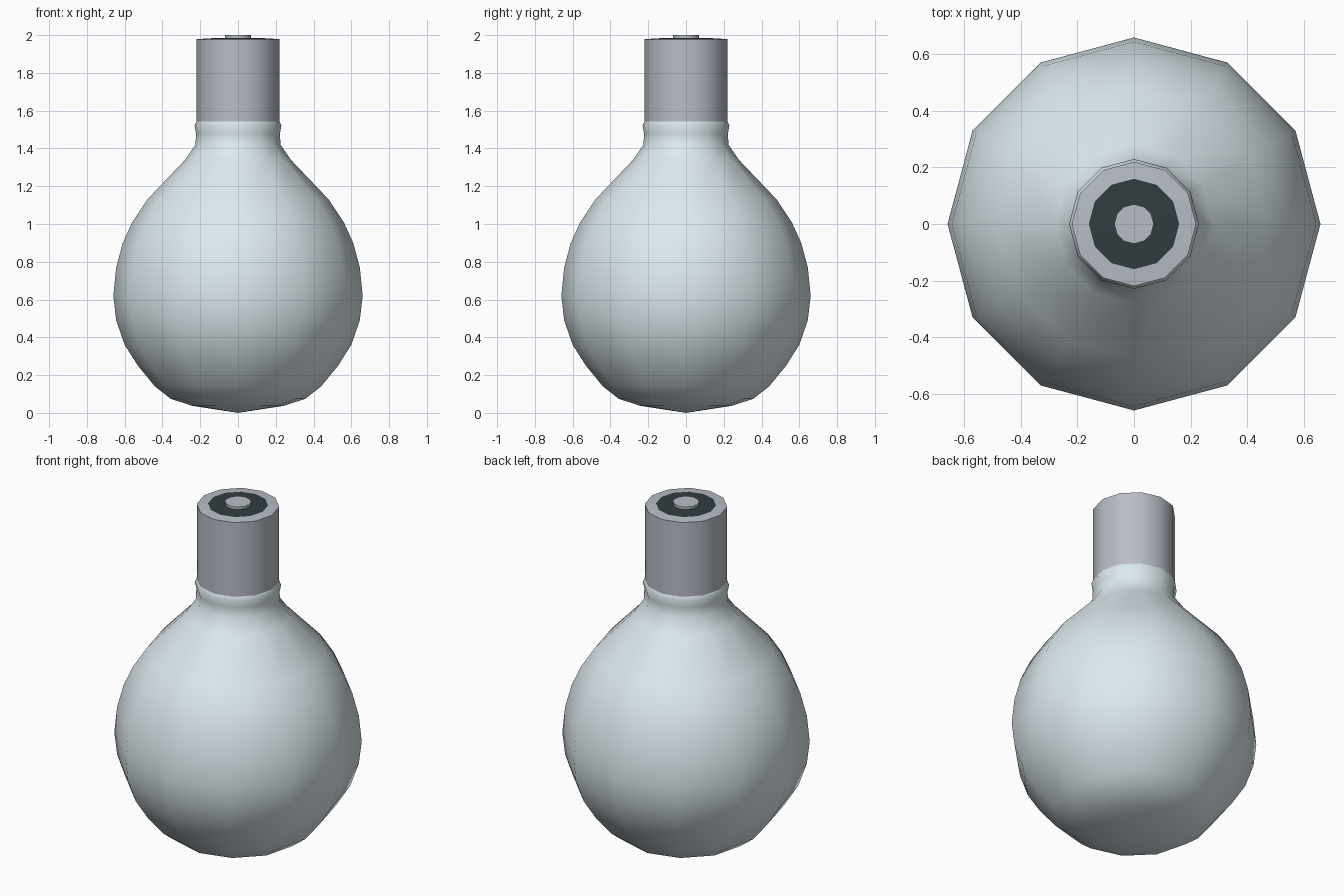
import bpy, math

if "Cube" in bpy.data.objects:
    bpy.data.objects.remove(bpy.data.objects["Cube"])

SIDES = 12


def material(name, color):
    m = bpy.data.materials.new(name)
    m.diffuse_color = (*color, 1)
    m.use_nodes = True
    m.node_tree.nodes["Principled BSDF"].inputs["Base Color"].default_value = m.diffuse_color
    return m


def lathe(name, profile, mat, angle):
    """Revolve (radius, z) points; radius 0 gives a single pole vertex."""
    verts, rings, faces = [], [], []
    for r, z in profile:
        n = 1 if r == 0 else SIDES
        start = len(verts)
        for i in range(n):
            a = math.tau * i / SIDES
            verts.append((r * math.cos(a), r * math.sin(a), z))
        rings.append([start + i % n for i in range(SIDES)])
    for lo, hi in zip(rings, rings[1:]):
        for i in range(SIDES):
            j = (i + 1) % SIDES
            faces.append(list(dict.fromkeys((lo[i], lo[j], hi[j], hi[i]))))
    mesh = bpy.data.meshes.new(name)
    mesh.from_pydata(verts, [], faces)
    mesh.materials.append(mat)
    obj = bpy.data.objects.new(name, mesh)
    bpy.context.collection.objects.link(obj)
    bpy.ops.object.select_all(action='DESELECT')
    obj.select_set(True)
    bpy.context.view_layer.objects.active = obj
    bpy.ops.object.shade_smooth_by_angle(angle=math.radians(angle))
    return obj


glass = material("pale_glass", (0.72, 0.82, 0.86))
metal = material("metal", (0.48, 0.51, 0.57))
dark = material("insulator", (0.03, 0.045, 0.05))

# Pear-shaped glass envelope with a rolled neck lip
lathe("glass_bulb", [
    (0, 0), (0.24, 0.037), (0.355, 0.074), (0.44, 0.14), (0.53, 0.25),
    (0.60, 0.36), (0.645, 0.49), (0.66, 0.62), (0.645, 0.77), (0.61, 0.90),
    (0.56, 1.01), (0.48, 1.13), (0.28, 1.34), (0.225, 1.42), (0.222, 1.48),
    (0.23, 1.52), (0.22, 1.543)], glass, 60)

# Metal base sleeve
lathe("base_cap", [(0.22, 1.54), (0.22, 1.978), (0.16, 1.983)], metal, 35)

# Dark insulating ring and raised central contact
lathe("insulator_disc", [(0.16, 1.983), (0.07, 1.985)], dark, 35)
lathe("centre_contact", [(0.07, 1.98), (0.07, 2.0), (0, 2.0)], metal, 35)
